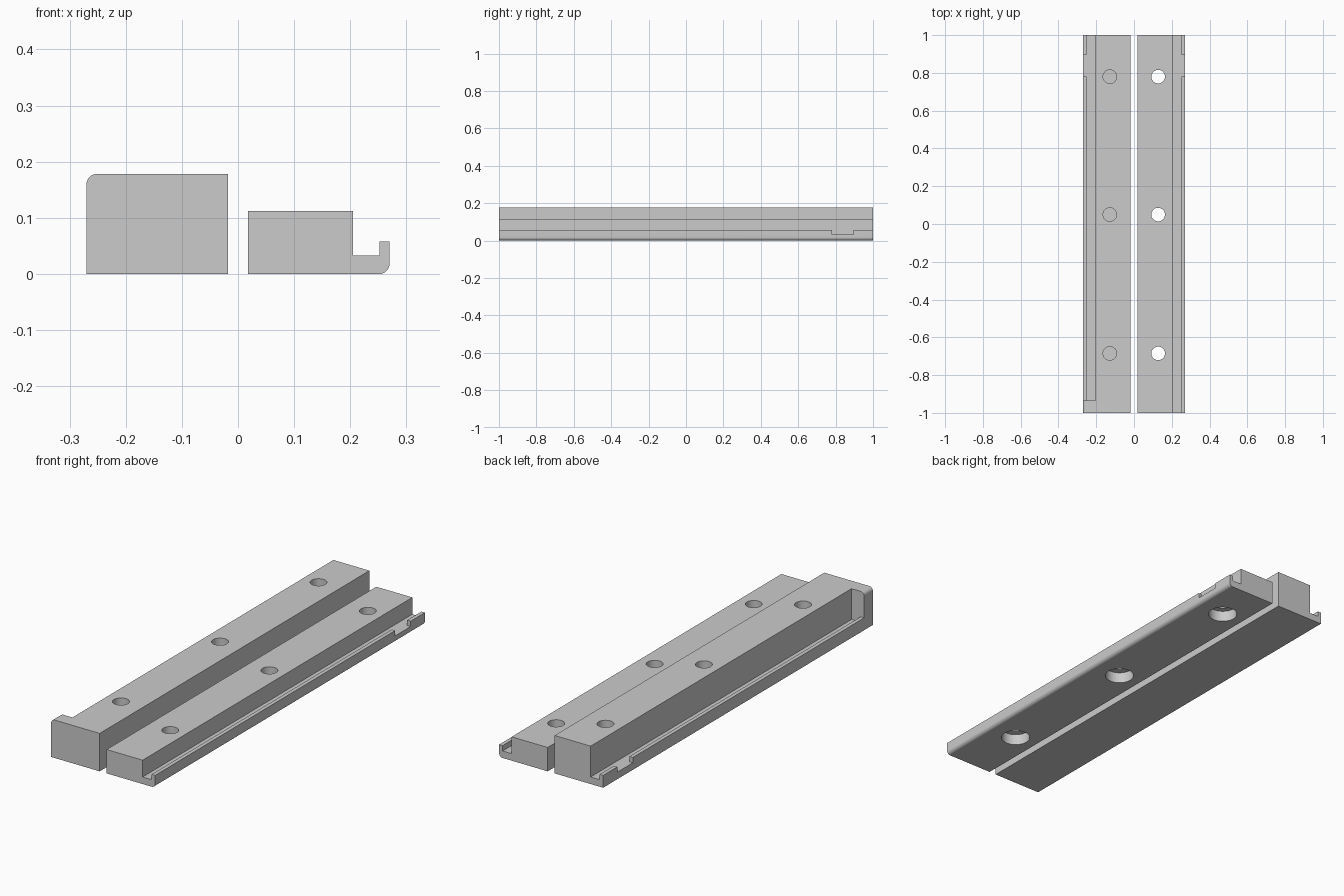
import bpy, bmesh, math

if "Cube" in bpy.data.objects:
    bpy.data.objects.remove(bpy.data.objects["Cube"], do_unlink=True)

grey = bpy.data.materials.new("plain_grey")
grey.use_nodes = True
colour = (0.6, 0.6, 0.6, 1)
grey.diffuse_color = colour
grey.node_tree.nodes["Principled BSDF"].inputs["Base Color"].default_value = colour

# Shared rail dimensions
INNER, WALL, LIP, OUTER = 0.018, 0.205, 0.252, 0.27
FLOOR, LIP_TOP = 0.033, 0.058
HOLE_X, HOLES_Y = 0.128, (-0.685, 0.05, 0.78)
ROUND = 0.018


def arc(cx, cz, r, start, end, steps=8):
    """Points of a rounded corner in the xz plane."""
    angles = [math.radians(start + (end - start) * i / steps) for i in range(steps + 1)]
    return [(cx + r * math.cos(a), cz + r * math.sin(a)) for a in angles]


def finish(name, bm):
    bmesh.ops.recalc_face_normals(bm, faces=bm.faces)
    mesh = bpy.data.meshes.new(name)
    bm.to_mesh(mesh)
    bm.free()
    mesh.materials.append(grey)
    obj = bpy.data.objects.new(name, mesh)
    bpy.context.collection.objects.link(obj)
    return obj


def extrude_profile(name, points, y0, y1):
    """Sweep an xz profile along y."""
    bm = bmesh.new()
    face = bm.faces.new([bm.verts.new((x, y0, z)) for x, z in points])
    swept = bmesh.ops.extrude_face_region(bm, geom=[face])["geom"]
    verts = [v for v in swept if isinstance(v, bmesh.types.BMVert)]
    bmesh.ops.translate(bm, verts=verts, vec=(0, y1 - y0, 0))
    return finish(name, bm)


def box(name, x0, x1, y0, y1, z0, z1):
    return extrude_profile(name, [(x0, z0), (x1, z0), (x1, z1), (x0, z1)], y0, y1)


def cylinder(name, x, y, r, z0, z1):
    bm = bmesh.new()
    bmesh.ops.create_cone(bm, cap_ends=True, segments=40, radius1=r, radius2=r, depth=z1 - z0)
    bmesh.ops.translate(bm, verts=bm.verts, vec=(x, y, (z0 + z1) / 2))
    return finish(name, bm)


def cut(target, cutters):
    """Subtract each cutter, then discard it."""
    bpy.context.view_layer.objects.active = target
    for cutter in cutters:
        cutter.hide_render = True
        mod = target.modifiers.new("cut", "BOOLEAN")
        mod.operation, mod.solver, mod.object = "DIFFERENCE", "EXACT", cutter
        bpy.ops.object.modifier_apply(modifier=mod.name)
        bpy.data.objects.remove(cutter, do_unlink=True)


# Low rail: open channel with a rounded outer bottom edge
low_rail = extrude_profile("low_rail", [
    (INNER, 0), *arc(OUTER - ROUND, ROUND, ROUND, -90, 0), (OUTER, LIP_TOP),
    (LIP, LIP_TOP), (LIP, FLOOR), (WALL, FLOOR), (WALL, 0.112), (INNER, 0.112)], -1, 1)
cutters = [box("lip_notch", LIP - 0.01, 0.3, 0.78, 0.895, FLOOR, 0.1)]
for y in HOLES_Y:
    cutters.append(cylinder("through_hole", HOLE_X, y, 0.036, -0.1, 0.2))
    cutters.append(cylinder("counterbore", HOLE_X, y, 0.064, -0.1, 0.052))
cut(low_rail, cutters)

# Tall rail: rounded outer top edge, channel closed by a stop at the front
tall_rail = extrude_profile("tall_rail", [
    (-INNER, 0), (-INNER, 0.178),
    *arc(-OUTER + ROUND, 0.178 - ROUND, ROUND, 90, 180), (-OUTER, 0)], -1, 1)
channel = extrude_profile("channel", [
    (-WALL, 0.3), (-0.3, 0.3), (-0.3, LIP_TOP), (-LIP, LIP_TOP),
    (-LIP, FLOOR), (-WALL, FLOOR)], -0.935, 1.1)
cutters = [channel, box("lip_notch", -0.3, -LIP + 0.01, 0.78, 0.895, FLOOR, 0.1)]
cutters += [cylinder("blind_hole", -HOLE_X, y, 0.036, 0.05, 0.3) for y in HOLES_Y]
cut(tall_rail, cutters)

# Smooth rounded edges and bores, keep corners sharp
for obj in (low_rail, tall_rail):
    obj.select_set(True)
bpy.ops.object.shade_smooth_by_angle(angle=math.radians(30))
